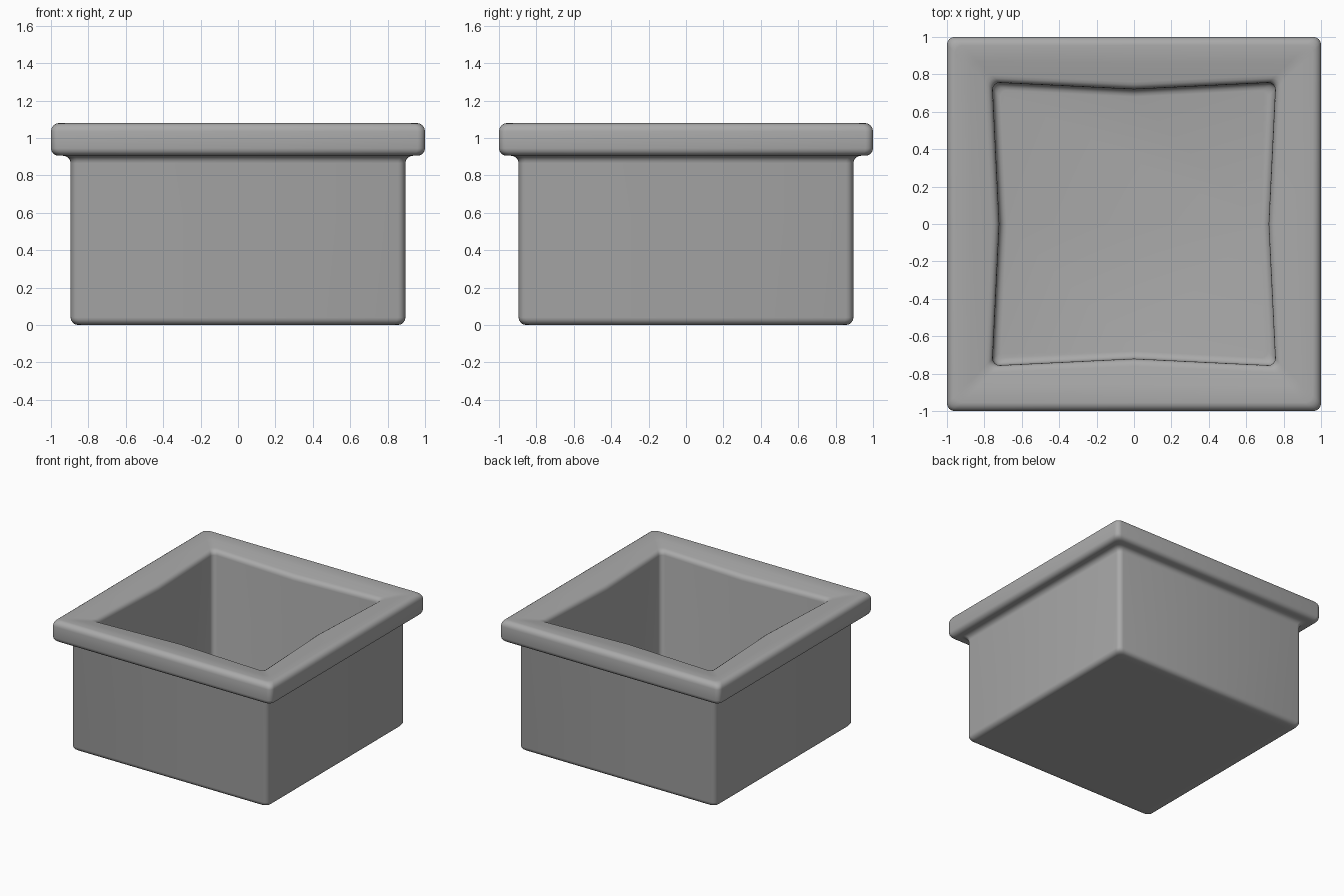
import bpy, bmesh
from math import cos, sin, pi, radians

cube = bpy.data.objects.get("Cube")
if cube:
    bpy.data.objects.remove(cube, do_unlink=True)

mat = bpy.data.materials.new("stone grey")
mat.use_nodes = True
GREY = (0.4, 0.4, 0.4, 1)
mat.diffuse_color = GREY
mat.node_tree.nodes["Principled BSDF"].inputs["Base Color"].default_value = GREY

STEPS = 4  # segments per rounded corner


def arc(cx, cz, r, start, end, n=4):
    """Profile points along an arc, as (half width, height)."""
    angles = [radians(start + (end - start) * i / n) for i in range(n + 1)]
    return [(cx + r * cos(a), cz + r * sin(a)) for a in angles]


def square_ring(bm, half, z, radius, pinch=0.0):
    """Rounded square whose side midpoints are pulled in by pinch."""
    verts = []
    for side in range(4):
        turn = side * pi / 2
        c = half - radius
        pts = [(half - pinch, 0)]
        for i in range(STEPS + 1):
            a = pi / 2 * i / STEPS
            pts.append((c + radius * cos(a), c + radius * sin(a)))
        for x, y in pts:
            verts.append(bm.verts.new((x * cos(turn) - y * sin(turn),
                                       x * sin(turn) + y * cos(turn), z)))
    return verts


def bridge(bm, low, high):
    n = len(low)
    for i in range(n):
        j = (i + 1) % n
        bm.faces.new((low[i], low[j], high[j], high[i]))


bm = bmesh.new()

# Outside: foot, body wall, fillet under the rim, rounded rim
outer = [(0.82, 0)] + arc(0.855, 0.04, 0.04, -90, 0)
outer += arc(0.935, 0.865, 0.04, 180, 90)
outer += arc(0.96, 0.945, 0.04, -90, 0)
outer += arc(0.955, 1.035, 0.045, 0, 90)
rings = [square_ring(bm, h, z, 0.04) for h, z in outer]

# Inside: rim dipping inward, rounded lip, pinched walls, soft floor corner
inner = [(0.87, 1.07, 0.01)]
inner += [(h, z, 0.035) for h, z in arc(0.795, 1.015, 0.04, 90, 180)]
inner += [(h, z, 0.035) for h, z in arc(0.715, 0.19, 0.04, 0, -90)]
rings += [square_ring(bm, h, z, 0.035, p) for h, z, p in inner]

for low, high in zip(rings, rings[1:]):
    bridge(bm, low, high)

# Underside and inner floor
bm.faces.new(list(reversed(rings[0])))
bm.faces.new(rings[-1])
bmesh.ops.recalc_face_normals(bm, faces=bm.faces[:])

mesh = bpy.data.meshes.new("square_planter")
bm.to_mesh(mesh)
bm.free()
mesh.materials.append(mat)
planter = bpy.data.objects.new("square_planter", mesh)
bpy.context.collection.objects.link(planter)

bpy.context.view_layer.objects.active = planter
planter.select_set(True)
bpy.ops.object.shade_smooth()
